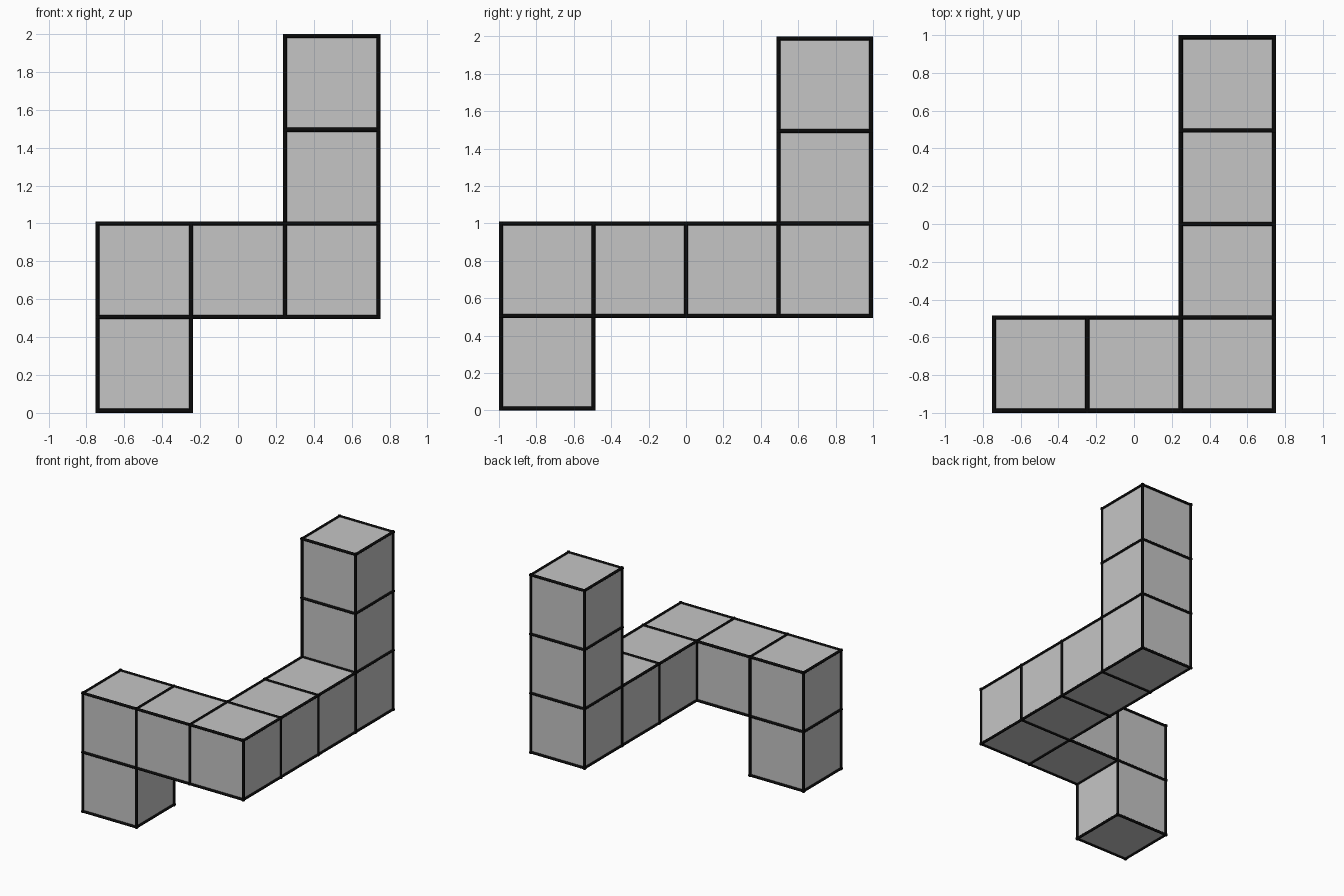
import bpy
import bmesh
from itertools import product
from mathutils import Vector

cube = bpy.data.objects.get("Cube")
if cube:
    bpy.data.objects.remove(cube, do_unlink=True)

RADIUS = 0.011                 # outline rod radius
SIZE = (2 - 2 * RADIUS) / 4    # edge of one block


def make_material(name, value):
    mat = bpy.data.materials.new(name)
    mat.use_nodes = True
    color = (value, value, value, 1)
    mat.diffuse_color = color
    mat.node_tree.nodes["Principled BSDF"].inputs["Base Color"].default_value = color
    return mat


def make_object(name, bm, mat):
    mesh = bpy.data.meshes.new(name)
    bm.to_mesh(mesh)
    bm.free()
    mesh.materials.append(mat)
    obj = bpy.data.objects.new(name, mesh)
    bpy.context.collection.objects.link(obj)
    return obj


def place(corner):
    """Grid corner to world position."""
    x, y, z = corner
    return Vector(((x - 1.5) * SIZE, (y - 2) * SIZE, z * SIZE + RADIUS))


# Chain of blocks: foot, front arm, side arm, tower
cells = [(0, 0, 0)]
for step, count in (((0, 0, 1), 1), ((1, 0, 0), 2), ((0, 1, 0), 3), ((0, 0, 1), 2)):
    for _ in range(count):
        cells.append(tuple(a + b for a, b in zip(cells[-1], step)))

# Block body: only the faces not shared by two blocks
bm = bmesh.new()
corners = {}
edges = set()
for cell in cells:
    for axis, side in product(range(3), (0, 1)):
        neighbor = list(cell)
        neighbor[axis] += 2 * side - 1
        if tuple(neighbor) in cells:
            continue
        u, v = (axis + 1) % 3, (axis + 2) % 3
        loop = []
        for du, dv in ((0, 0), (1, 0), (1, 1), (0, 1)):
            corner = list(cell)
            corner[axis] += side
            corner[u] += du
            corner[v] += dv
            loop.append(tuple(corner))
        if not side:
            loop.reverse()
        for corner in loop:
            if corner not in corners:
                corners[corner] = bm.verts.new(place(corner))
        bm.faces.new([corners[c] for c in loop])
        edges.update(tuple(sorted(pair)) for pair in zip(loop, loop[1:] + loop[:1]))
make_object("block_chain", bm, make_material("light grey", 0.56))

# Dark rods along every block edge
bm = bmesh.new()
for a, b in sorted(edges):
    start, end = place(a), place(b)
    direction = end - start
    matrix = direction.to_track_quat('Z', 'Y').to_matrix().to_4x4()
    matrix.translation = (start + end) / 2
    bmesh.ops.create_cone(bm, cap_ends=True, segments=12, radius1=RADIUS,
                          radius2=RADIUS, depth=SIZE + 2 * RADIUS, matrix=matrix)
for face in bm.faces:
    face.smooth = len(face.verts) == 4
for edge in bm.edges:
    edge.smooth = all(f.smooth for f in edge.link_faces)
make_object("edge_rods", bm, make_material("black", 0.003))
